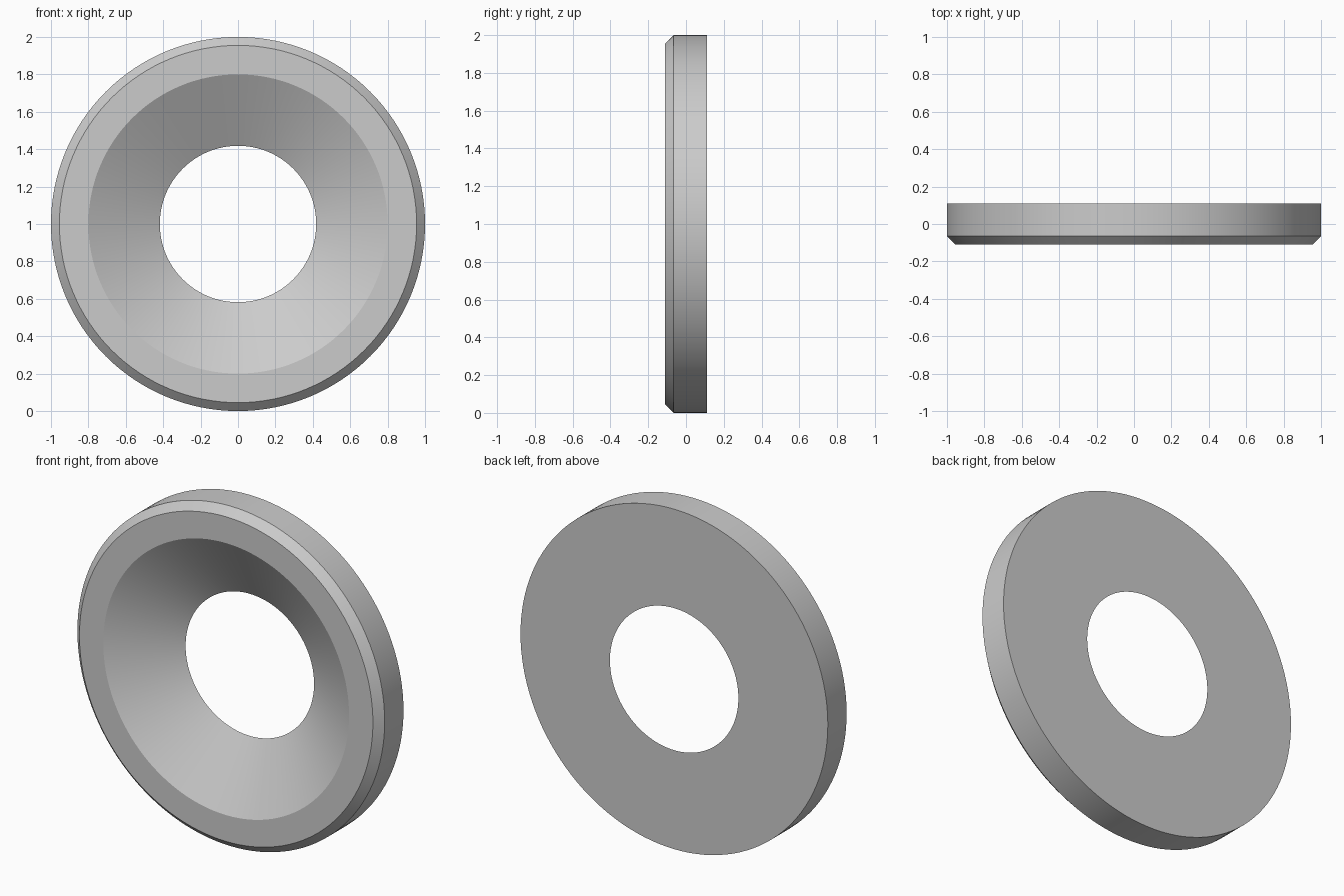
import bpy
import bmesh
from math import pi, radians
from mathutils import Vector

cube = bpy.data.objects.get("Cube")
if cube:
    bpy.data.objects.remove(cube, do_unlink=True)

SEGMENTS = 128
RADIUS, HOLE, DISH = 1.0, 0.418, 0.80
HALF, CHAMFER = 0.11, 0.045

# Plain grey finish
grey = bpy.data.materials.new("light_grey")
grey.use_nodes = True
colour = (0.6, 0.6, 0.6, 1)
grey.diffuse_color = colour
grey.node_tree.nodes["Principled BSDF"].inputs["Base Color"].default_value = colour

# Closed section as (radius, y): back face, rim, chamfer, front face, dished hole
profile = [
    (HOLE, HALF),
    (RADIUS, HALF),
    (RADIUS, CHAMFER - HALF),
    (RADIUS - CHAMFER, -HALF),
    (DISH, -HALF),
]

# Spin the section around the y axis
bm = bmesh.new()
verts = [bm.verts.new((r, y, 0)) for r, y in profile]
edges = [bm.edges.new((v, verts[(i + 1) % len(verts)])) for i, v in enumerate(verts)]
bmesh.ops.spin(bm, geom=verts + edges, cent=Vector(), axis=Vector((0, 1, 0)),
               angle=2 * pi, steps=SEGMENTS, use_merge=True)
bmesh.ops.remove_doubles(bm, verts=bm.verts, dist=1e-4)
bmesh.ops.recalc_face_normals(bm, faces=bm.faces)
mesh = bpy.data.meshes.new("countersunk_washer")
bm.to_mesh(mesh)
bm.free()
mesh.materials.append(grey)

washer = bpy.data.objects.new("countersunk_washer", mesh)
washer.location.z = RADIUS
bpy.context.collection.objects.link(washer)

# Smooth around the ring, crisp between the faces of the section
bpy.ops.object.select_all(action="DESELECT")
washer.select_set(True)
bpy.context.view_layer.objects.active = washer
bpy.ops.object.shade_smooth_by_angle(angle=radians(20))
